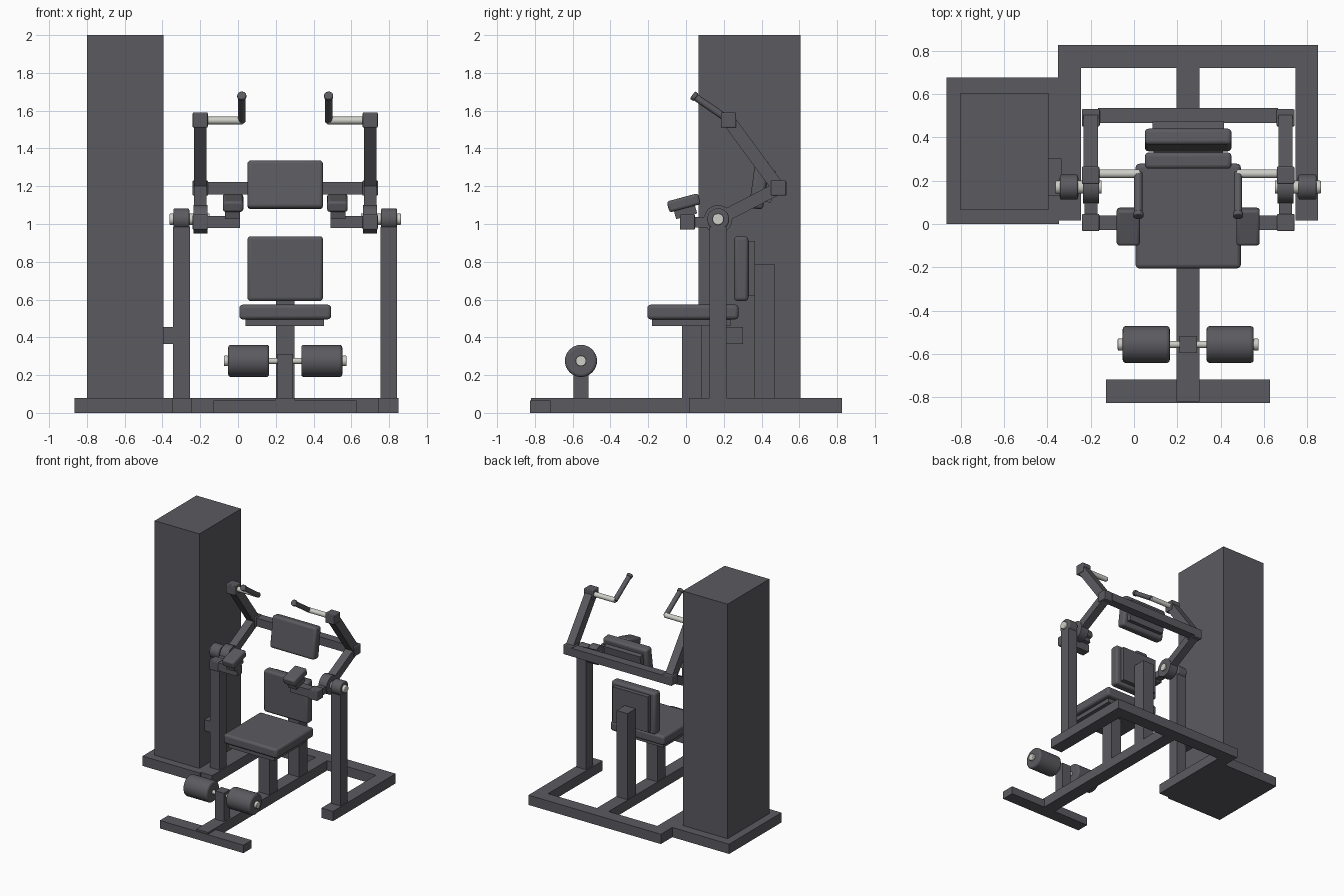
import bpy, math
from mathutils import Vector

if "Cube" in bpy.data.objects:
    bpy.data.objects.remove(bpy.data.objects["Cube"])

CX = 0.25  # centre line of the seat and arms


def material(name, rgb):
    m = bpy.data.materials.new(name)
    m.diffuse_color = (*rgb, 1)
    m.use_nodes = True
    m.node_tree.nodes["Principled BSDF"].inputs["Base Color"].default_value = m.diffuse_color
    return m


DARK = material("dark grey", (0.105, 0.103, 0.115))
STEEL = material("light steel", (0.62, 0.62, 0.58))


def finish(ob, name, mat, bevel=0, segments=3):
    ob.name = name
    ob.data.materials.append(mat)
    if bevel:
        mod = ob.modifiers.new("rounded", "BEVEL")
        mod.width, mod.segments = bevel, segments
        mod.limit_method, mod.angle_limit = "ANGLE", math.radians(40)
        bpy.ops.object.shade_smooth_by_angle(angle=math.radians(35))
    return ob


def box(name, x, y, z, bevel=0, tilt=0, mat=DARK):
    """Box from (min, max) ranges, tilted about the x axis."""
    r = [sorted(v) for v in (x, y, z)]
    bpy.ops.mesh.primitive_cube_add(size=1, location=[sum(v) / 2 for v in r])
    ob = bpy.context.object
    ob.scale = [v[1] - v[0] for v in r]
    bpy.ops.object.transform_apply(location=False, rotation=False, scale=True)
    ob.rotation_euler.x = math.radians(tilt)
    return finish(ob, name, mat, bevel)


def bar(name, x, a, b, w, t):
    """Square tube in the yz plane from a to b."""
    dy, dz = b[0] - a[0], b[1] - a[1]
    n = math.hypot(dy, dz)
    cy, cz = (a[0] + b[0]) / 2, (a[1] + b[1]) / 2
    return box(name, (x - w / 2, x + w / 2), (cy - n / 2, cy + n / 2),
               (cz - t / 2, cz + t / 2), tilt=math.degrees(math.atan2(dz, dy)))


def rod(name, a, b, r, mat=DARK, bevel=0):
    a, b = Vector(a), Vector(b)
    bpy.ops.mesh.primitive_cylinder_add(vertices=32, radius=r, depth=(b - a).length,
                                        location=(a + b) / 2)
    ob = bpy.context.object
    ob.rotation_euler = (b - a).to_track_quat("Z", "Y").to_euler()
    bpy.ops.object.shade_smooth_by_angle(angle=math.radians(35))
    return finish(ob, name, mat, bevel)


# Weight tower on its base plate
box("tower_base", (-0.865, -0.345), (0, 0.677), (0, 0.08))
box("weight_tower", (-0.80, -0.395), (0.065, 0.605), (0.08, 2.0))
box("tower_link", (-0.395, -0.335), (0.13, 0.303), (0.365, 0.455))

# Floor frame
box("rear_beam", (-0.35, 0.85), (0.72, 0.825), (0, 0.08))
box("centre_beam", (0.197, 0.303), (-0.82, 0.72), (0, 0.08))
box("front_foot", (-0.13, 0.627), (-0.825, -0.718), (0, 0.065))

# Seat
box("seat_post", (0.2, 0.3), (-0.02, 0.085), (0.08, 0.46))
box("seat_plate", (0.04, 0.456), (-0.18, 0.235), (0.46, 0.50))
box("seat_cushion", (0.007, 0.493), (-0.205, 0.278), (0.495, 0.573), 0.018)

# Back rest
box("back_post", (0.2, 0.3), (0.363, 0.47), (0.08, 0.785))
box("back_plate", (0.09, 0.41), (0.325, 0.365), (0.62, 0.91))
box("back_cushion", (0.05, 0.45), (0.255, 0.33), (0.592, 0.935), 0.018)

# Upper pad leaning back against the cross bar
box("upper_cushion", (0.05, 0.45), (0.35, 0.425), (1.08, 1.335), 0.018, -8)
box("upper_plate", (0.085, 0.415), (0.42, 0.462), (1.115, 1.285), 0, -8)
box("arm_cross_bar", (-0.165, 0.665), (0.465, 0.535), (1.155, 1.222))

# Leg rollers
box("roller_post", (0.21, 0.29), (-0.596, -0.516), (0.08, 0.312))
rod("roller_axle", (-0.06, -0.556, 0.275), (0.56, -0.556, 0.275), 0.016, STEEL)

# Mirrored parts on both sides of the centre line
PIVOT, ELBOW, TOP = (0.17, 1.025), (0.49, 1.19), (0.225, 1.55)
for side, s in (("left", -1), ("right", 1)):
    def span(a, b):
        return (CX + s * a, CX + s * b)

    def across(name, a, b, yz, r, mat=DARK, bevel=0):
        rod(f"{side}_{name}", (CX + s * a, *yz), (CX + s * b, *yz), r, mat, bevel)

    def block(name, d0, d1, yz, h=0.04, bevel=0.006):
        box(f"{side}_{name}", span(d0, d1), (yz[0] - h, yz[0] + h),
            (yz[1] - h, yz[1] + h), bevel)

    # Frame side and upright
    box(f"{side}_floor_beam", span(0.495, 0.60), (0.015, 0.72), (0, 0.08))
    box(f"{side}_upright", span(0.505, 0.593), (0.125, 0.215), (0.08, 0.985))

    # Pivot
    across("pivot_hub", 0.508, 0.592, PIVOT, 0.058, DARK, 0.008)
    across("pivot_axle", 0.40, 0.605, PIVOT, 0.03, STEEL)
    across("pivot_cap", 0.592, 0.613, PIVOT, 0.03, STEEL, 0.006)
    across("arm_collar", 0.412, 0.485, PIVOT, 0.075)

    # Swinging arm
    ax = CX + s * 0.449
    bar(f"{side}_lower_arm", ax, PIVOT, ELBOW, 0.066, 0.066)
    bar(f"{side}_upper_arm", ax, ELBOW, TOP, 0.066, 0.07)
    bar(f"{side}_front_arm", ax, (0.0, 1.01), (0.17, 1.01), 0.06, 0.055)
    block("arm_joint", 0.408, 0.491, ELBOW)
    block("arm_top", 0.41, 0.49, TOP)
    block("arm_front", 0.41, 0.49, (0.007, 1.01))

    # Handle
    gx = CX + s * 0.23
    across("handle_bar", 0.225, 0.415, (0.232, 1.548), 0.02, STEEL)
    rod(f"{side}_handle_grip", (gx, 0.235, 1.545), (gx, 0.045, 1.675), 0.019)
    rod(f"{side}_grip_end", (gx, 0.053, 1.67), (gx, 0.034, 1.683), 0.024, DARK, 0.005)

    # Elbow pad
    box(f"{side}_elbow_bar", span(0.24, 0.415), (-0.028, 0.04), (0.978, 1.043))
    box(f"{side}_elbow_plate", span(0.24, 0.318), (-0.06, 0.055), (1.04, 1.085), 0, 15)
    box(f"{side}_elbow_cushion", span(0.222, 0.33), (-0.098, 0.074), (1.082, 1.142),
        0.014, 15)

    # Leg roller
    leg = (-0.556, 0.275)
    across("leg_roller", 0.085, 0.302, leg, 0.085, DARK, 0.014)
    across("roller_cap", 0.302, 0.325, leg, 0.028, STEEL, 0.005)
